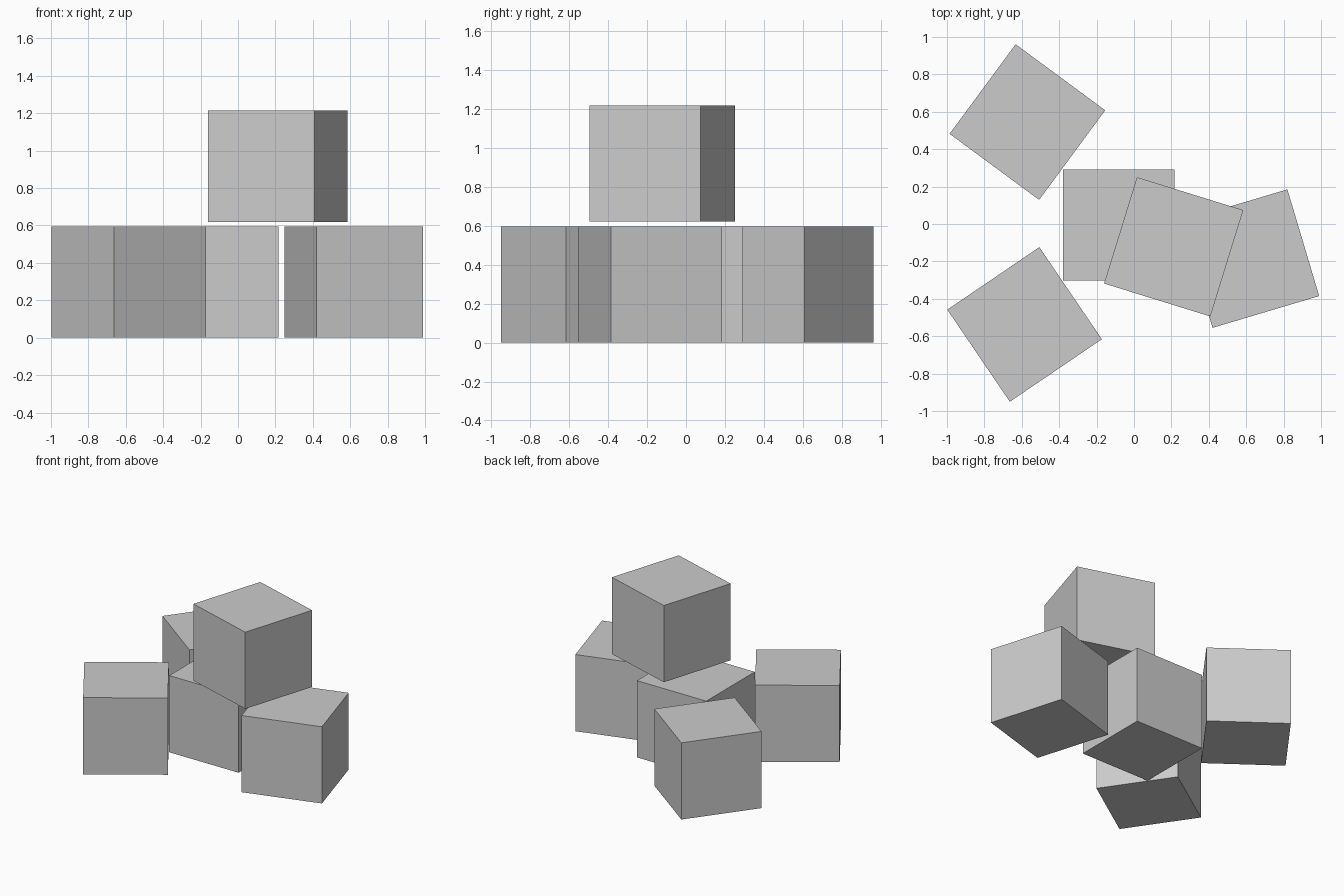
import bpy
import bmesh
from math import radians
from mathutils import Matrix

# Remove the default cube
old = bpy.data.objects.get("Cube")
if old:
    bpy.data.objects.remove(old, do_unlink=True)

SIDE = 0.595

# Single plain grey material
grey = bpy.data.materials.new("plain_grey")
grey.use_nodes = True
colour = (0.6, 0.6, 0.6, 1)
grey.diffuse_color = colour
grey.node_tree.nodes["Principled BSDF"].inputs["Base Color"].default_value = colour


def add_block(name, x, y, base, turn):
    """Sharp-edged cube standing on height base, turned about z."""
    bm = bmesh.new()
    bmesh.ops.create_cube(bm, size=SIDE, matrix=Matrix.Translation((0, 0, SIDE / 2)))
    mesh = bpy.data.meshes.new(name)
    bm.to_mesh(mesh)
    bm.free()
    mesh.materials.append(grey)
    block = bpy.data.objects.new(name, mesh)
    block.location = (x, y, base)
    block.rotation_euler.z = radians(turn)
    bpy.context.collection.objects.link(block)


# Four blocks on the ground, one resting above them
add_block("back_right_block", -0.57, 0.545, 0, -36.4)
add_block("front_right_block", -0.585, -0.537, 0, 34.2)
add_block("middle_block", -0.081, -0.005, 0, 0)
add_block("left_block", 0.62, -0.185, 0, 16.6)
add_block("top_block", 0.212, -0.122, 0.62, -17.2)
